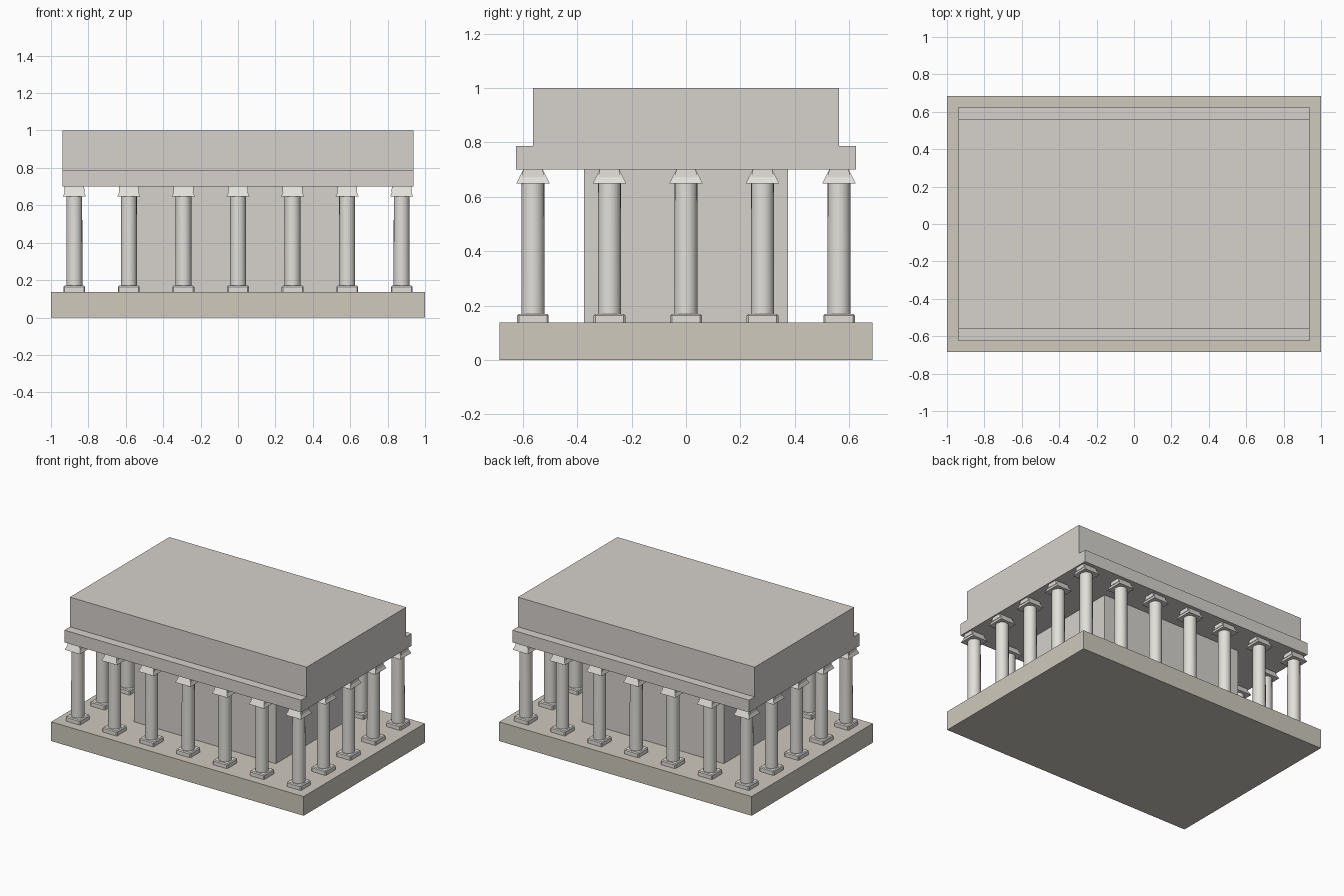
import bpy, bmesh, math
from mathutils import Matrix

if "Cube" in bpy.data.objects:
    bpy.data.objects.remove(bpy.data.objects["Cube"])


def material(name, color):
    m = bpy.data.materials.new(name)
    m.diffuse_color = (*color, 1)
    m.use_nodes = True
    m.node_tree.nodes["Principled BSDF"].inputs["Base Color"].default_value = m.diffuse_color
    return m


stone = material("stone", (0.67, 0.645, 0.61))
sandstone = material("sandstone", (0.62, 0.585, 0.51))
marble = material("marble", (0.76, 0.74, 0.70))


def make_object(name, bm, mat):
    me = bpy.data.meshes.new(name)
    bm.to_mesh(me)
    bm.free()
    me.materials.append(mat)
    ob = bpy.data.objects.new(name, me)
    bpy.context.collection.objects.link(ob)
    return ob


def add_box(bm, hx, hy, z0, z1, top=(1, 1)):
    """Box of half sizes hx, hy; the top face may be scaled for a taper."""
    mat = Matrix.Translation((0, 0, (z0 + z1) / 2)) @ Matrix.Diagonal((2 * hx, 2 * hy, z1 - z0, 1))
    verts = bmesh.ops.create_cube(bm, size=1, matrix=mat)["verts"]
    for v in verts:
        if v.co.z > (z0 + z1) / 2:
            v.co.x *= top[0]
            v.co.y *= top[1]
    return verts


def block(name, hx, hy, z0, z1, mat):
    bm = bmesh.new()
    add_box(bm, hx, hy, z0, z1)
    return make_object(name, bm, mat)


# Platform, inner chamber and roof blocks
block("platform", 1.0, 0.685, 0.0, 0.1375, sandstone)
block("inner_chamber", 0.5625, 0.375, 0.1375, 0.70, stone)
block("entablature", 0.9375, 0.625, 0.70, 0.7875, stone)
block("roof_block", 0.9375, 0.5625, 0.7875, 1.0, stone)

# One column: plinth, round shaft, flared capital and abacus
bm = bmesh.new()
plinth = add_box(bm, 0.058, 0.058, 0.1375, 0.17)
edges = {e for v in plinth for e in v.link_edges if min(w.co.z for w in e.verts) > 0.15
         or abs(e.verts[0].co.z - e.verts[1].co.z) > 0.01}
bmesh.ops.bevel(bm, geom=list(edges), offset=0.006, segments=1, affect="EDGES")
bmesh.ops.create_cone(bm, cap_ends=True, segments=20, radius1=0.043, radius2=0.042, depth=0.50,
                      matrix=Matrix.Translation((0, 0, 0.41)))
add_box(bm, 0.061, 0.062, 0.648, 0.70, top=(0.65, 0.58))
add_box(bm, 0.054, 0.042, 0.672, 0.70, top=(0.97, 0.85))
column = make_object("column", bm, marble)
bpy.context.view_layer.objects.active = column
column.select_set(True)
bpy.ops.object.shade_smooth_by_angle(angle=math.radians(30))

# Ring of columns: seven along the long sides, five along the short sides
spots = [(-0.875 + i * 1.75 / 6, -0.5625 + j * 1.125 / 4)
         for i in range(7) for j in range(5) if i in (0, 6) or j in (0, 4)]
column.location = (*spots[0], 0)
for x, y in spots[1:]:
    copy = column.copy()
    copy.location = (x, y, 0)
    bpy.context.collection.objects.link(copy)
